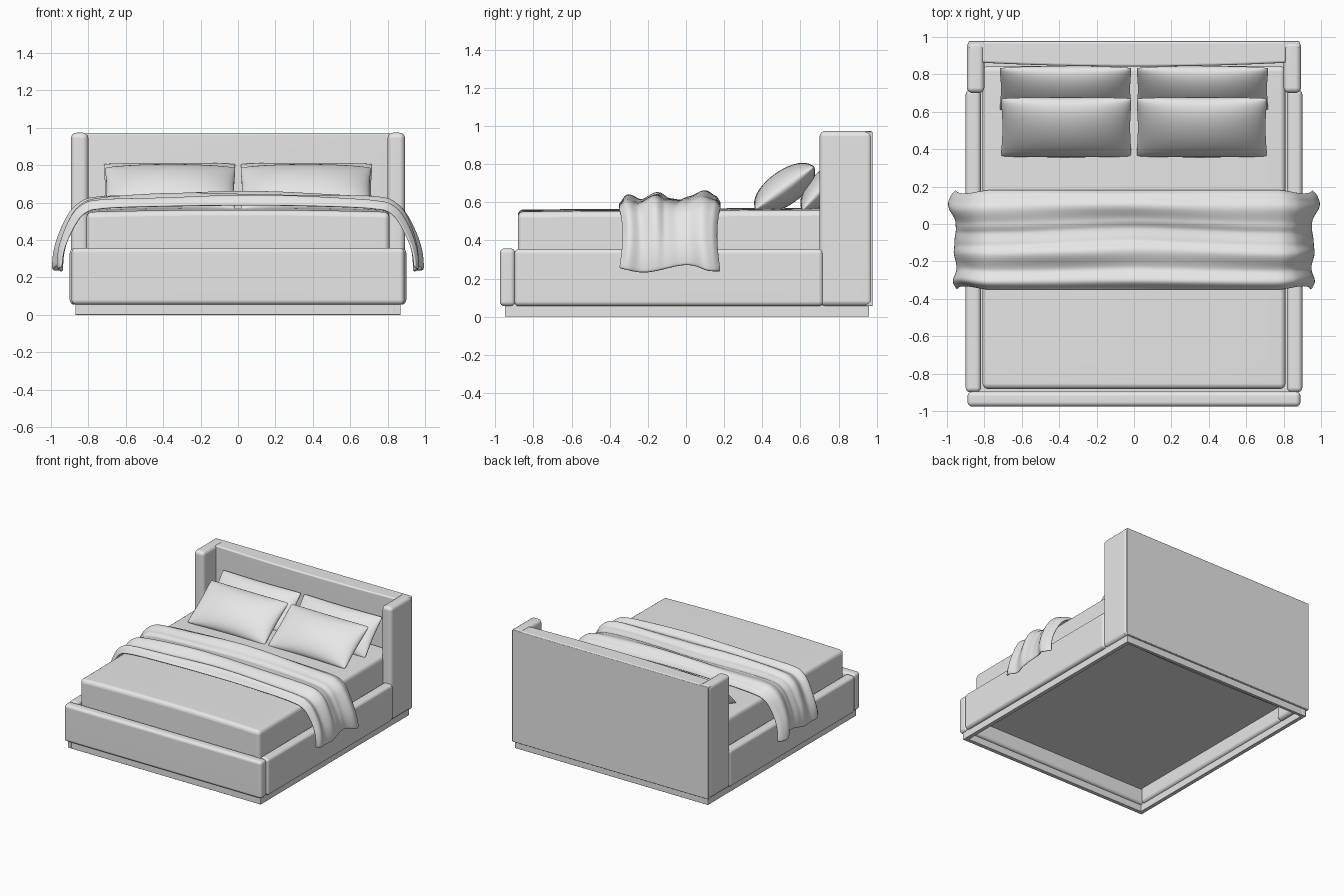
import bpy, bmesh, math
from mathutils import Matrix, Vector

if "Cube" in bpy.data.objects:
    bpy.data.objects.remove(bpy.data.objects["Cube"])

mat = bpy.data.materials.new("light grey fabric")
mat.diffuse_color = (0.8, 0.8, 0.8, 1)
mat.use_nodes = True
mat.node_tree.nodes["Principled BSDF"].inputs["Base Color"].default_value = mat.diffuse_color


def finish(bm, name, angle=50):
    bmesh.ops.recalc_face_normals(bm, faces=bm.faces)
    me = bpy.data.meshes.new(name)
    bm.to_mesh(me)
    bm.free()
    me.materials.append(mat)
    ob = bpy.data.objects.new(name, me)
    bpy.context.collection.objects.link(ob)
    bpy.ops.object.select_all(action='DESELECT')
    ob.select_set(True)
    bpy.context.view_layer.objects.active = ob
    bpy.ops.object.shade_smooth_by_angle(angle=math.radians(angle))
    return ob


def soft_box(name, x, y, z, r=0.02, cuts=0, shape=None):
    """Rounded box from (min, max) ranges; shape(co) can push its vertices."""
    bm = bmesh.new()
    bmesh.ops.create_cube(bm, size=1)
    for v in bm.verts:
        v.co = Vector([(a + b) / 2 + c * (b - a) for (a, b), c in zip((x, y, z), v.co)])
    if cuts:
        bmesh.ops.subdivide_edges(bm, edges=bm.edges[:], cuts=cuts, use_grid_fill=True)
    edges = [e for e in bm.edges if e.calc_face_angle(0) > 0.5]
    bmesh.ops.bevel(bm, geom=edges, offset=r, segments=4, profile=0.5, affect='EDGES', clamp_overlap=True)
    if shape:
        for v in bm.verts:
            shape(v.co)
    ob = finish(bm, name)
    ob.modifiers.new("even shading", 'WEIGHTED_NORMAL').keep_sharp = True
    return ob


# Hollow plinth and the base board above it
for s, side in ((-1, "left"), (1, "right")):
    soft_box("plinth_" + side, sorted((s * 0.838, s * 0.87)), (-0.95, 0.96), (0, 0.18), 0.003)
soft_box("plinth_front", (-0.84, 0.84), (-0.95, -0.918), (0, 0.18), 0.003)
soft_box("plinth_back", (-0.84, 0.84), (0.935, 0.96), (0, 0.18), 0.003)
soft_box("base_board", (-0.85, 0.85), (-0.93, 0.94), (0.175, 0.2), 0.003)

# Upholstered rails and headboard wings
for s, side in ((-1, "left"), (1, "right")):
    soft_box("side_rail_" + side, sorted((s * 0.818, s * 0.9)), (-0.9, 0.72), (0.055, 0.356), 0.026)
    soft_box("headboard_wing_" + side, sorted((s * 0.8, s * 0.893)), (0.7, 0.977), (0.055, 0.974), 0.03)
soft_box("foot_rail", (-0.89, 0.89), (-0.976, -0.895), (0.055, 0.358), 0.025)


# Headboard with a gently bulging front, and its flat back panel
def bulge(co):
    if co.y < 0.9:
        co.y -= 0.02 * (1 - (co.x / 0.81) ** 2)


soft_box("headboard", (-0.812, 0.812), (0.862, 0.977), (0.055, 0.973), 0.025, 9, bulge)
soft_box("headboard_back", (-0.885, 0.885), (0.94, 0.978), (0.055, 0.97), 0.006)


# Mattress with a slight crown
def crown(co):
    if co.z > 0.45:
        co.z += 0.012 * (1 - (co.x / 0.81) ** 2) + 0.006 * (co.y + 0.88)


soft_box("mattress", (-0.81, 0.81), (-0.882, 0.845), (0.19, 0.55), 0.04, 11, crown)


# Pillows: two puffed sheets meeting at a pinched seam
def pillow(name, loc, half_w, half_l, half_t, tilt):
    bm = bmesh.new()
    n, m = 28, 20
    for s in (-1, 1):
        rows = []
        for j in range(m + 1):
            v = math.sin((j / m - 0.5) * math.pi)
            row = []
            for i in range(n + 1):
                u = math.sin((i / n - 0.5) * math.pi)
                puff = max(0, (1 - u * u) * (1 - v * v)) ** 0.5
                corner = 0.02 * (u * v) ** 8
                row.append(bm.verts.new((half_w * u * (1 - 0.03 * (1 - v * v) - corner),
                                         half_l * v * (1 - 0.035 * (1 - u * u) - corner),
                                         s * half_t * puff)))
            rows.append(row)
        for j in range(m):
            for i in range(n):
                bm.faces.new((rows[j][i], rows[j][i + 1], rows[j + 1][i + 1], rows[j + 1][i]))
    bmesh.ops.remove_doubles(bm, verts=bm.verts, dist=0.0005)
    bm.transform(Matrix.Translation(loc) @ Matrix.Rotation(math.radians(tilt), 4, 'X'))
    finish(bm, name, 80)


for s, side in ((-1, "left"), (1, "right")):
    pillow("front_pillow_" + side, (s * 0.362, 0.517, 0.675), 0.352, 0.194, 0.09, 36)
    pillow("back_pillow_" + side, (s * 0.366, 0.722, 0.682), 0.356, 0.17, 0.075, 48)


# Throw blanket: a drape path across the bed, lifted by folds along y
def lookup(table, t):
    for (a, p), (b, q) in zip(table, table[1:]):
        if t <= b:
            k = max(0, (t - a) / (b - a))
            return p + (q - p) * (k * k * (3 - 2 * k))
    return table[-1][1]


drape = [Vector(p) for p in ((0, 0.582), (0.2, 0.581), (0.4, 0.577), (0.58, 0.572), (0.7, 0.566),
                             (0.79, 0.555), (0.835, 0.525), (0.87, 0.47), (0.9, 0.41),
                             (0.92, 0.36), (0.932, 0.31), (0.937, 0.25))]
folds = [(0, 0.005), (0.08, 0.05), (0.2, 0.025), (0.38, 0.062), (0.48, 0.035), (0.6, 0.025),
         (0.68, 0.04), (0.84, 0.068), (0.95, 0.042), (1, 0.008)]
lengths = [0]
for a, b in zip(drape, drape[1:]):
    lengths.append(lengths[-1] + (b - a).length)
total = lengths[-1]


def path(d):
    d = max(0, min(d, total))
    for i in range(len(drape) - 1):
        if d <= lengths[i + 1]:
            return drape[i].lerp(drape[i + 1], (d - lengths[i]) / (lengths[i + 1] - lengths[i]))
    return drape[-1].copy()


bm = bmesh.new()
nu, nv = 90, 48
grid = []
for i in range(nu + 1):
    w = 2 * i / nu - 1
    d, s = abs(w) * total, (-1 if w < 0 else 1)
    p = path(d)
    tan = (path(d + 0.04) - path(d - 0.04)).normalized()
    if d < 0.04:
        tan = Vector((1, 0))
    nor = Vector((-tan.y, tan.x))
    drop = max(0, (d - 0.78) / (total - 0.78))
    row = []
    for j in range(nv + 1):
        v = j / nv
        shifted = v + 0.03 * math.sin(3.5 * abs(w) - 1) * math.sin(math.pi * v)
        lift = lookup(folds, shifted) * (1 - 0.65 * drop) * (1 + 0.1 * math.sin(6 * w + 9 * v))
        back = math.exp(-((v - 0.87) / 0.11) ** 2)
        lift += drop * (0.024 * back + 0.007 * math.sin(14 * v + 1))
        q = p + nor * lift
        hem = drop ** 2 * (0.02 * math.sin(7 * v + 3) - 0.02 * back)
        y = -0.35 + 0.53 * v + 0.018 * (1 - 2 * v) * math.sin(math.pi * drop)
        row.append(bm.verts.new((s * q.x, y, q.y + hem)))
    grid.append(row)
for i in range(nu):
    for j in range(nv):
        bm.faces.new((grid[i][j], grid[i + 1][j], grid[i + 1][j + 1], grid[i][j + 1]))
blanket = finish(bm, "throw_blanket", 80)
solid = blanket.modifiers.new("cloth thickness", 'SOLIDIFY')
solid.thickness = 0.014
solid.offset = 0
smooth = blanket.modifiers.new("smooth", 'SUBSURF')
smooth.levels = smooth.render_levels = 1
